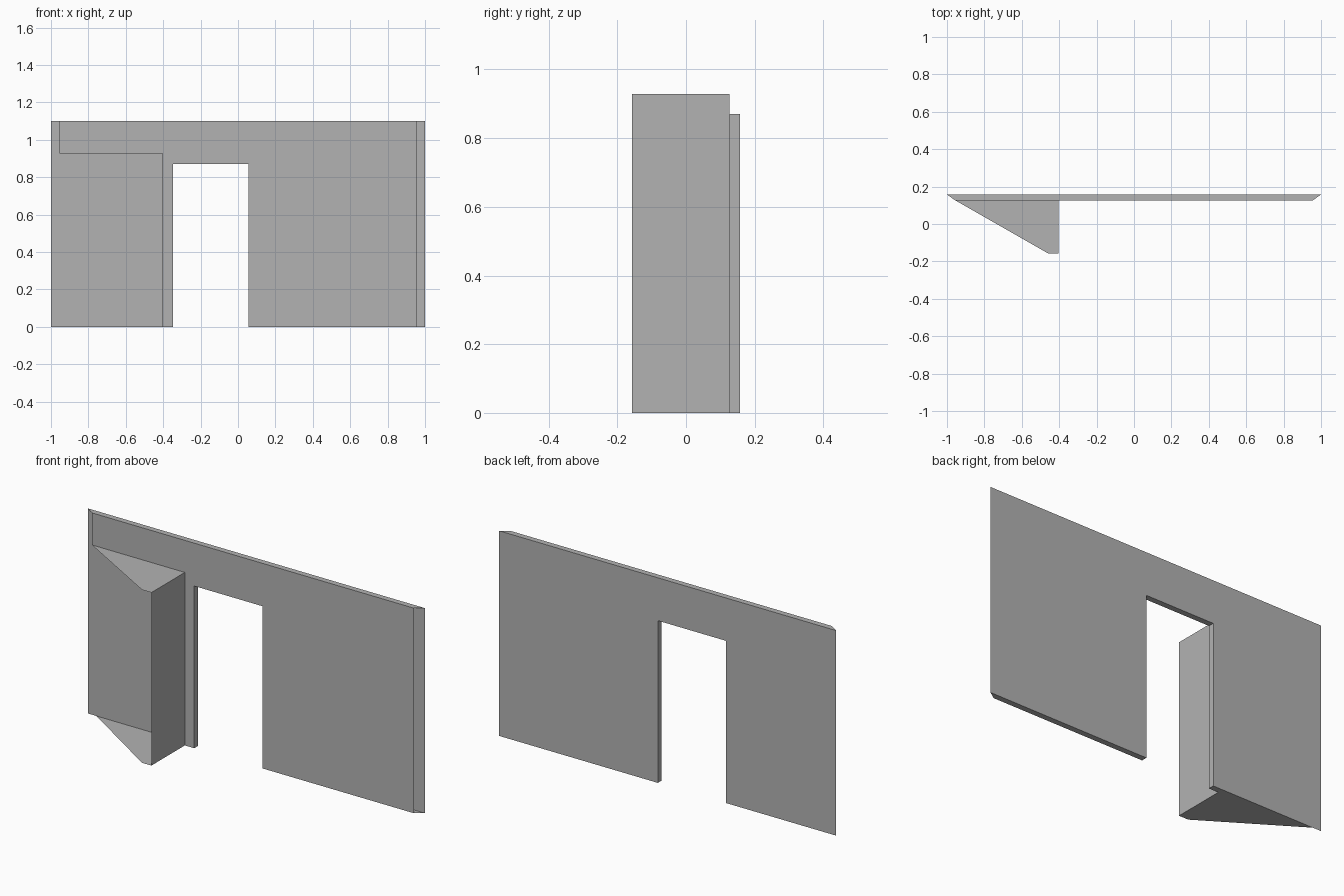
import bpy
import bmesh
from mathutils import Vector

if "Cube" in bpy.data.objects:
    bpy.data.objects.remove(bpy.data.objects["Cube"])

grey = bpy.data.materials.new("plain grey")
grey.diffuse_color = (0.45, 0.45, 0.45, 1)
grey.use_nodes = True
grey.node_tree.nodes["Principled BSDF"].inputs["Base Color"].default_value = grey.diffuse_color

# Key dimensions
TOP, LINTEL, BAY_TOP = 1.10, 0.87, 0.928
BACK, FRONT, BAY_FRONT = 0.157, 0.126, -0.157
END, MITRE = 1.0, 0.955
DOOR_L, DOOR_R = -0.348, 0.057
BAY_SIDE, BAY_NOSE = -0.404, -0.46


def on_y(y, pts):
    return [(x, y, z) for x, z in pts]


def on_z(z, pts):
    return [(x, y, z) for x, y in pts]


def on_x(x, y0, y1, z0, z1):
    return [(x, y0, z0), (x, y1, z0), (x, y1, z1), (x, y0, z1)]


def build(name, panels):
    """Make one open shell from (outline, outward direction) panels."""
    bm = bmesh.new()
    for pts, out in panels:
        face = bm.faces.new([bm.verts.new(p) for p in pts])
        face.normal_update()
        if face.normal.dot(Vector(out)) < 0:
            face.normal_flip()
    bmesh.ops.remove_doubles(bm, verts=bm.verts, dist=1e-5)
    bmesh.ops.triangulate(bm, faces=[f for f in bm.faces if len(f.verts) > 4])
    mesh = bpy.data.meshes.new(name)
    bm.to_mesh(mesh)
    bm.free()
    mesh.materials.append(grey)
    obj = bpy.data.objects.new(name, mesh)
    bpy.context.collection.objects.link(obj)


door = [(DOOR_R, 0), (DOOR_R, LINTEL), (DOOR_L, LINTEL), (DOOR_L, 0)]

# Hollow wall with open mitred ends; its front is cut away behind the bay
build("wall", [
    (on_y(BACK, [(-END, 0), (-END, TOP), (END, TOP), (END, 0)] + door), (0, 1, 0)),
    (on_y(FRONT, [(BAY_SIDE, 0), (BAY_SIDE, BAY_TOP), (-MITRE, BAY_TOP),
                  (-MITRE, TOP), (MITRE, TOP), (MITRE, 0)] + door), (0, -1, 0)),
    (on_z(TOP, [(-END, BACK), (-MITRE, FRONT), (MITRE, FRONT), (END, BACK)]), (0, 0, 1)),
    (on_z(0, [(DOOR_R, BACK), (DOOR_R, FRONT), (MITRE, FRONT), (END, BACK)]), (0, 0, -1)),
])

# Door opening lining
build("door_lining", [
    (on_x(DOOR_L, FRONT, BACK, 0, LINTEL), (1, 0, 0)),
    (on_x(DOOR_R, FRONT, BACK, 0, LINTEL), (-1, 0, 0)),
    (on_z(LINTEL, [(DOOR_L, FRONT), (DOOR_R, FRONT), (DOOR_R, BACK), (DOOR_L, BACK)]),
     (0, 0, -1)),
])

# Wedge bay, open on its slanted side
nose = [(BAY_NOSE, BAY_FRONT), (BAY_SIDE, BAY_FRONT), (BAY_SIDE, FRONT)]
build("wedge_bay", [
    (on_z(BAY_TOP, [(-MITRE, FRONT)] + nose), (0, 0, 1)),
    (on_z(0, [(-0.95, BACK)] + nose + [(DOOR_L, FRONT), (DOOR_L, BACK)]), (0, 0, -1)),
    (on_x(BAY_SIDE, BAY_FRONT, FRONT, 0, BAY_TOP), (1, 0, 0)),
])
